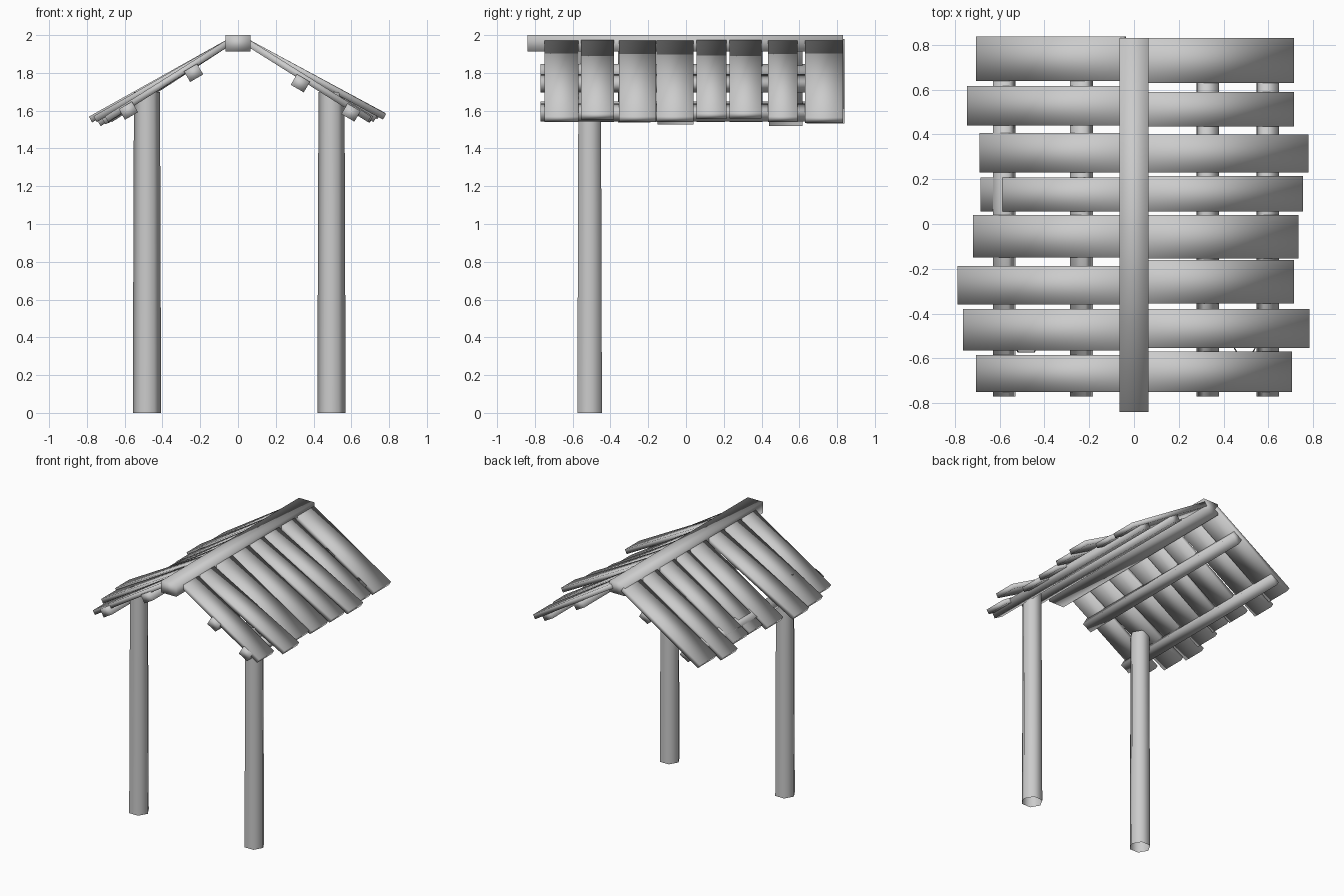
import bpy
import bmesh
from mathutils import Matrix, Vector

default = bpy.data.objects.get("Cube")
if default:
    bpy.data.objects.remove(default, do_unlink=True)

# Single weathered grey material
wood = bpy.data.materials.new("grey_wood")
wood.use_nodes = True
grey = (0.6, 0.6, 0.6, 1)
wood.diffuse_color = grey
wood.node_tree.nodes["Principled BSDF"].inputs["Base Color"].default_value = grey


def finish(name, bm):
    """Turn a bmesh into a smooth shaded object."""
    for face in bm.faces:
        face.smooth = True
    mesh = bpy.data.meshes.new(name)
    bm.to_mesh(mesh)
    bm.free()
    mesh.materials.append(wood)
    obj = bpy.data.objects.new(name, mesh)
    bpy.context.collection.objects.link(obj)
    return obj


def beam(name, start, end, across, width, thickness):
    """Box running from start to end, its width lying along 'across'."""
    start, end = Vector(start), Vector(end)
    run = end - start
    x_axis = run.normalized()
    z_axis = x_axis.cross(Vector(across)).normalized()
    y_axis = z_axis.cross(x_axis)
    turn = Matrix((x_axis, y_axis, z_axis)).transposed().to_4x4()
    size = Matrix.Diagonal((run.length, width, thickness, 1))
    place = Matrix.Translation((start + end) / 2) @ turn @ size
    bm = bmesh.new()
    bmesh.ops.create_cube(bm, size=1, matrix=place)
    return finish(name, bm)


def post(name, x, y, height):
    """Open six-sided post, slightly tapered, with corners towards front and back."""
    bm = bmesh.new()
    place = Matrix.Translation((x, y, height / 2)) @ Matrix.Rotation(1.5708, 4, "Z")
    bmesh.ops.create_cone(bm, cap_ends=False, segments=6, radius1=0.075,
                          radius2=0.069, depth=height, matrix=place)
    return finish(name, bm)


# Ridge beam
beam("ridge_beam", (0, -0.84, 1.957), (0, 0.83, 1.957), (1, 0, 0), 0.13, 0.086)

# Two front posts
post("right_post", -0.482, -0.51, 1.7)
post("left_post", 0.495, -0.51, 1.7)

# Purlins under the planks, tilted with the roof
purlins = {
    "right_upper_purlin": (-0.235, 1.8),
    "right_lower_purlin": (-0.58, 1.6),
    "left_upper_purlin": (0.33, 1.745),
    "left_lower_purlin": (0.598, 1.59),
}
for name, (x, z) in purlins.items():
    slope = (0.866, 0, -0.5 if x > 0 else 0.5)
    beam(name, (x, -0.77, z), (x, 0.83, z), slope, 0.08, 0.065)

# Roof planks, front to back: front edge, back edge, reach, eave height
left_planks = [
    (-0.75, -0.57, 0.705, 1.555), (-0.555, -0.38, 0.785, 1.568),
    (-0.355, -0.16, 0.715, 1.555), (-0.155, 0.04, 0.735, 1.555),
    (0.055, 0.215, 0.755, 1.57), (0.23, 0.4, 0.78, 1.573),
    (0.435, 0.59, 0.715, 1.555), (0.63, 0.83, 0.715, 1.55),
]
right_planks = [
    (-0.75, -0.585, 0.705, 1.555), (-0.565, -0.38, 0.765, 1.555),
    (-0.36, -0.187, 0.79, 1.553), (-0.15, 0.04, 0.72, 1.542),
    (0.055, 0.207, 0.685, 1.555), (0.23, 0.406, 0.69, 1.555),
    (0.44, 0.616, 0.745, 1.533), (0.638, 0.838, 0.705, 1.548),
]
for side, label, planks in ((1, "left", left_planks), (-1, "right", right_planks)):
    for i, (front, back, reach, eave) in enumerate(planks):
        y = (front + back) / 2
        beam(f"{label}_roof_plank_{i + 1}", (side * 0.045, y, 1.964),
             (side * (reach - 0.009), y, eave), (0, 1, 0), back - front, 0.035)
